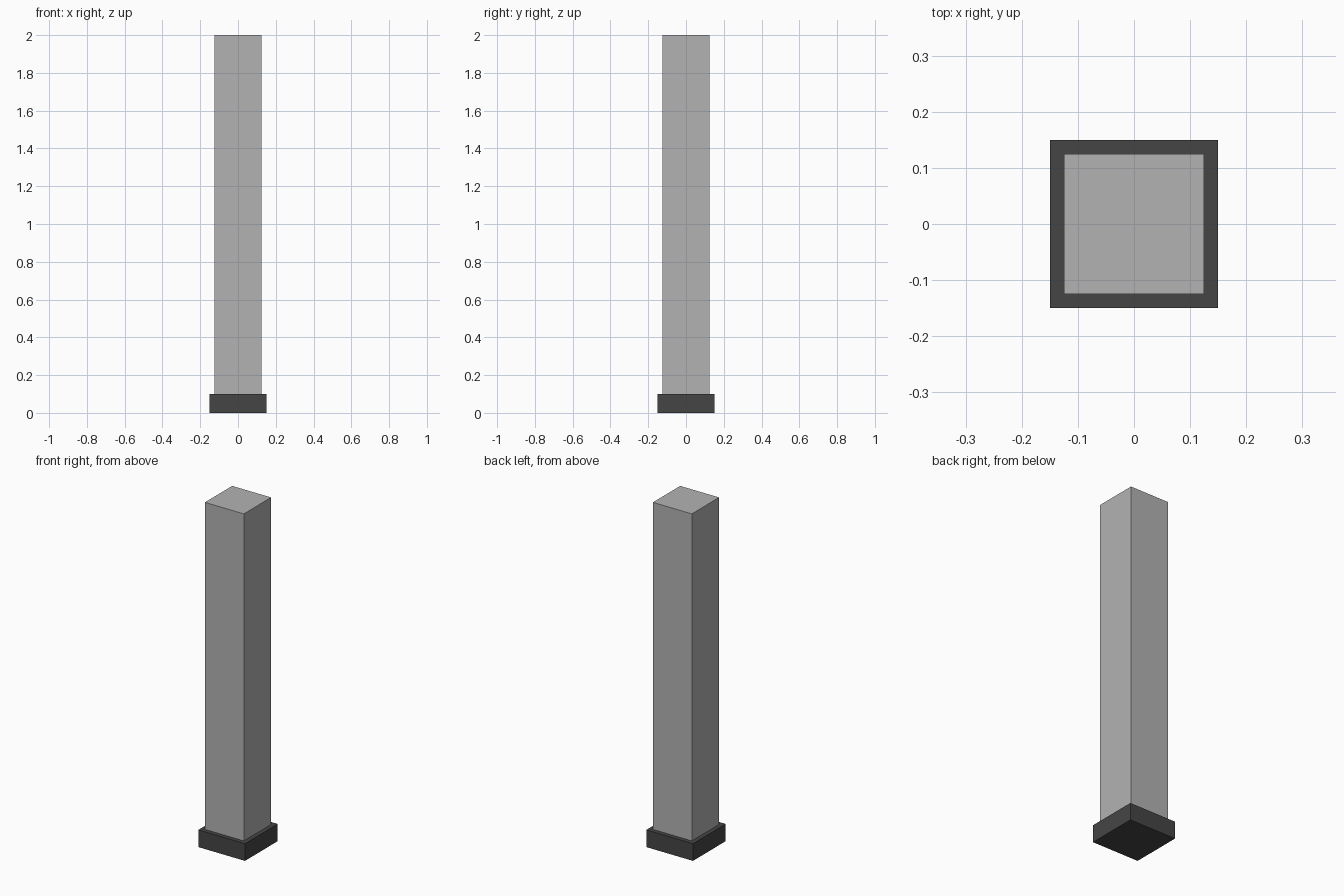
import bpy

if "Cube" in bpy.data.objects:
    bpy.data.objects.remove(bpy.data.objects["Cube"])


def box(name, width, z0, z1, shade):
    """Square block centred on the z axis, spanning z0 to z1."""
    bpy.ops.mesh.primitive_cube_add(size=1, location=(0, 0, (z0 + z1) / 2))
    ob = bpy.context.object
    ob.name = name
    ob.scale = (width, width, z1 - z0)
    bpy.ops.object.transform_apply(location=False, rotation=False, scale=True)
    mat = bpy.data.materials.new(name + "_grey")
    mat.diffuse_color = (shade, shade, shade, 1)
    mat.use_nodes = True
    mat.node_tree.nodes["Principled BSDF"].inputs["Base Color"].default_value = mat.diffuse_color
    ob.data.materials.append(mat)
    return ob


# Dark plinth at the foot
box("base", 0.30, 0.0, 0.1, 0.06)

# Tall light shaft standing on the plinth
box("shaft", 0.25, 0.1, 2.0, 0.45)
